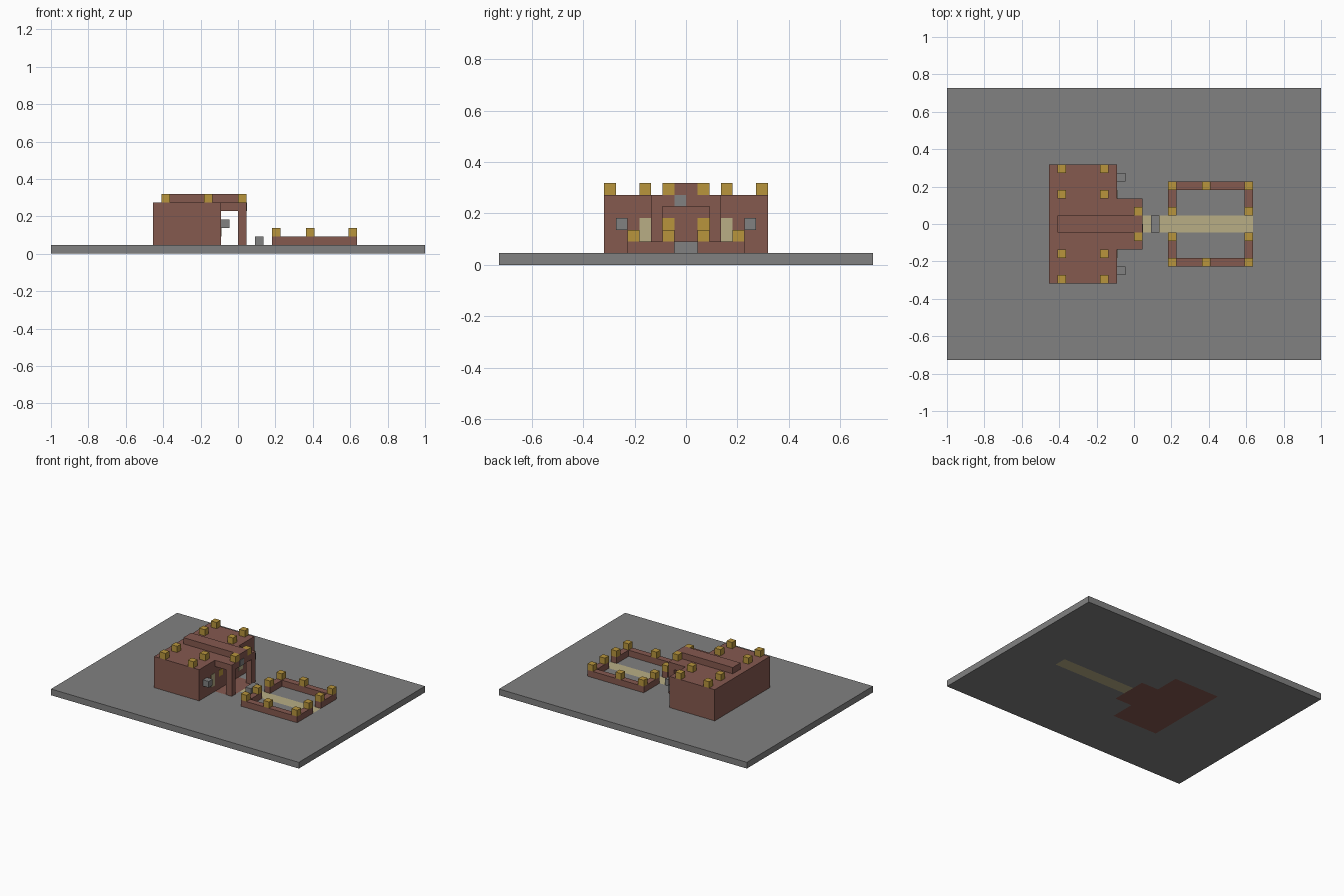
import bpy
import bmesh
from mathutils import Vector

cube = bpy.data.objects.get("Cube")
if cube:
    bpy.data.objects.remove(cube)

U = 1 / 22  # one block; positions below count blocks from the plate's middle


def material(name, rgb):
    m = bpy.data.materials.new(name)
    m.use_nodes = True
    m.diffuse_color = (*rgb, 1)
    m.node_tree.nodes["Principled BSDF"].inputs["Base Color"].default_value = (*rgb, 1)
    return m


STONE = material("stone grey", (0.22, 0.22, 0.22))
BRICK = material("brick red", (0.235, 0.1, 0.078))
GOLD = material("gold", (0.48, 0.3, 0.046))
SAND = material("sand", (0.48, 0.42, 0.235))


def blocks(name, mat, boxes, mirror=False):
    """One object from boxes (x0, x1, y0, y1, z0, z1) in blocks, optionally mirrored in y."""
    bm = bmesh.new()
    if mirror:
        boxes = boxes + [(x0, x1, -y1, -y0, z0, z1) for x0, x1, y0, y1, z0, z1 in boxes]
    for x0, x1, y0, y1, z0, z1 in boxes:
        new = bmesh.ops.create_cube(bm, size=1)["verts"]
        size = Vector((x1 - x0, y1 - y0, z1 - z0))
        mid = Vector((x0 + x1, y0 + y1, z0 + z1)) / 2
        for v in new:
            v.co = Vector(a * b + c for a, b, c in zip(v.co, size, mid)) * U
    mesh = bpy.data.meshes.new(name)
    bm.to_mesh(mesh)
    bm.free()
    mesh.materials.append(mat)
    ob = bpy.data.objects.new(name, mesh)
    bpy.context.collection.objects.link(ob)
    return ob


def unit(x, y, z):
    return (x, x + 1, y, y + 1, z, z + 1)


# Ground plate, cut away where the house floor and path pass through it
ground = blocks("ground_plate", STONE, [(-22, 22, -16, 16, 0, 1)])
cuts = [(-10, -2, -7, 7, -1, 2), (-2.5, 1, -3, 3, -1, 2), (0.5, 14, -1, 1, -1, 2)]
for i, box in enumerate(cuts):
    cutter = blocks(f"ground_cutter_{i}", STONE, [box])
    cutter.hide_render = True
    cutter.hide_viewport = True
    cutter.display_type = 'WIRE'
    cut = ground.modifiers.new("cut", 'BOOLEAN')
    cut.operation = 'DIFFERENCE'
    cut.solver = 'EXACT'
    cut.object = cutter

# House body, porch and roof ridge
blocks("house_body", BRICK, [(-10, -2, -7, 7, 0, 6)])
blocks("porch_floor", BRICK, [(-2, 1, -3, 3, 0, 1)])
blocks("porch_roof", BRICK, [(-2, 1, -3, 3, 5, 6)])
blocks("porch_columns", BRICK, [(0, 1, 2, 3, 1, 5)], mirror=True)
blocks("roof_ridge", BRICK, [(-9, 1, -1, 1, 6, 7)])

# Gold blocks on the roof and porch
roof = [unit(x, y, 6) for x in (-9, -4) for y in (3, 6)]
blocks("roof_ornaments", GOLD, roof, mirror=True)
blocks("porch_ornaments", GOLD, [unit(0, 1, 6)], mirror=True)

# Facade details
T = 0.06
blocks("facade_windows", SAND, [(-2, -2 + T, 3, 4, 2, 4)], mirror=True)
blocks("facade_inlays", GOLD, [(-2, -2 + T, 1, 2, 3, 4)], mirror=True)
blocks("facade_lamps", STONE, [unit(-2, 5, 3)], mirror=True)
blocks("porch_keystone", STONE, [(1, 1 + T, -1, 0, 5, 6)])

# Path and step
blocks("path", SAND, [(1, 14, -1, 1, 0, 1)])
blocks("path_step", STONE, [(2, 3, -1, 1, 1, 2)])

# Courtyard wall with openings for the path
blocks("courtyard_wall", BRICK,
       [(4, 14, 4, 5, 1, 2), (4, 5, 1, 4, 1, 2), (13, 14, 1, 4, 1, 2)], mirror=True)
posts = [unit(x, 4, 2) for x in (4, 8, 13)] + [unit(x, 1, 2) for x in (4, 13)]
blocks("wall_ornaments", GOLD, posts, mirror=True)
